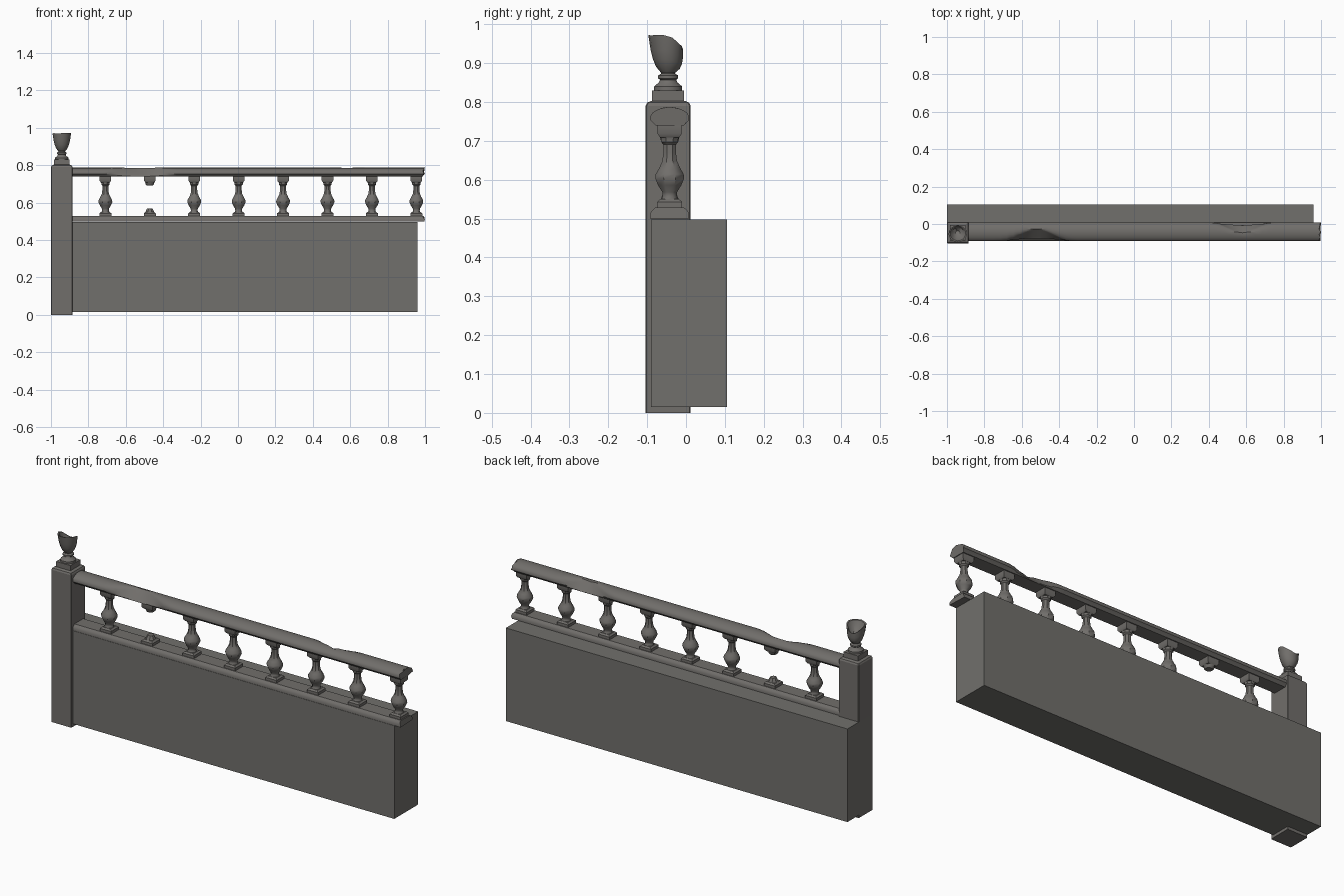
import bpy, bmesh, math, random

if "Cube" in bpy.data.objects:
    bpy.data.objects.remove(bpy.data.objects["Cube"])

random.seed(4)
YC = -0.042          # centre line of the balustrade
PX, PY = -0.942, -0.046   # post centre


def material(name, col):
    m = bpy.data.materials.new(name)
    m.diffuse_color = (*col, 1)
    m.use_nodes = True
    m.node_tree.nodes["Principled BSDF"].inputs["Base Color"].default_value = m.diffuse_color
    return m


STONE = material("weathered stone", (0.165, 0.157, 0.147))
WALL = material("grey wall", (0.165, 0.162, 0.15))


def finish(bm, name, mat, smooth=None):
    bmesh.ops.recalc_face_normals(bm, faces=bm.faces)
    me = bpy.data.meshes.new(name)
    bm.to_mesh(me)
    bm.free()
    ob = bpy.data.objects.new(name, me)
    bpy.context.collection.objects.link(ob)
    me.materials.append(mat)
    if smooth:
        bpy.ops.object.select_all(action='DESELECT')
        ob.select_set(True)
        bpy.context.view_layer.objects.active = ob
        bpy.ops.object.shade_smooth_by_angle(angle=math.radians(smooth))
    return ob


def skin(bm, rings):
    """Join equal-sized closed rings of points and cap both ends."""
    vs = [[bm.verts.new(p) for p in r] for r in rings]
    n = len(vs[0])
    for a, b in zip(vs, vs[1:]):
        for i in range(n):
            j = (i + 1) % n
            bm.faces.new((a[i], a[j], b[j], b[i]))
    bm.faces.new(vs[0][::-1])
    bm.faces.new(vs[-1])
    return vs


def lathe(bm, cx, cy, prof, n):
    """Profile of (apothem, z); n sides with a flat facing front."""
    k = 1 / math.cos(math.pi / n)
    return skin(bm, [[(cx + r * k * math.cos(2 * math.pi * (i + .5) / n),
                       cy + r * k * math.sin(2 * math.pi * (i + .5) / n), z)
                      for i in range(n)] for r, z in prof])


def box(name, lo, hi, mat):
    bm = bmesh.new()
    skin(bm, [[(lo[0], lo[1], z), (hi[0], lo[1], z), (hi[0], hi[1], z), (lo[0], hi[1], z)]
              for z in (lo[2], hi[2])])
    return finish(bm, name, mat)


# retaining wall
box("wall", (-1, -0.09, 0.015), (0.96, 0.105, 0.498), WALL)

# corner post with slightly bevelled corners and top
bm = bmesh.new()
h, c = 0.058, 0.003


def post_ring(h, z):
    return [(PX + x, PY + y, z) for x, y in (
        (-h + c, -h), (h - c, -h), (h, -h + c), (h, h - c),
        (h - c, h), (-h + c, h), (-h, h - c), (-h, -h + c))]


skin(bm, [post_ring(h, 0), post_ring(h, 0.79), post_ring(h - 0.004, 0.798), post_ring(0.043, 0.803)])
finish(bm, "post", STONE)

# urn foot: square block and turned mouldings
bm = bmesh.new()
lathe(bm, PX, PY, [(0.041, 0.80), (0.041, 0.83)], 4)
lathe(bm, PX, PY, [(0.036, 0.828), (0.036, 0.84), (0.024, 0.85), (0.021, 0.857), (0.026, 0.861),
                   (0.026, 0.868), (0.018, 0.873), (0.018, 0.877)], 12)
finish(bm, "urn_foot", STONE, 35)

# broken urn bowl: hollow, with the rim broken lower towards the back
bm = bmesh.new()
outer = [(0.018, 0.0), (0.031, 0.16), (0.039, 0.36), (0.045, 0.6), (0.051, 1.0)]
inner = [(0.044, 0.98), (0.032, 0.72), (0.012, 0.55)]
n = 14
rings = []
jag = [random.uniform(-0.006, 0.003) for _ in range(n)]
for r, t in outer + inner:
    ring = []
    for i in range(n):
        a = 2 * math.pi * (i + .5) / n
        top = 0.973 + jag[i] * 0.8 - 0.032 * max(0, math.sin(a)) + 0.003 * math.cos(a)
        rr = r * (1 - 0.26 * max(0, math.sin(a)) * t)
        ring.append((PX + rr * math.cos(a), PY + rr * math.sin(a), 0.875 + t * (top - 0.875)))
    rings.append(ring)
skin(bm, rings)
finish(bm, "broken_urn", STONE, 35)


# rails: half profile mirrored about the centre line, swept along x with chips
def rail(name, half, chips, z0, z1):
    prof = [(y, z) for y, z in half] + [(-y, z) for y, z in reversed(half) if y > 0]
    bm = bmesh.new()
    xs = [-0.89] + [-0.75 + 0.035 * i for i in range(50)] + [1.0]
    rings = []
    for x in xs:
        ring = []
        for y, z in prof:
            for cx, width, side, depth in chips:
                t = abs(x - cx) / width
                if t < 1:
                    d = depth * (1 - t ** 1.5) * (0.15 + 0.85 * (z - z0) / (z1 - z0))
                    lim = 0.05 - d
                    if y * side > lim:
                        y = side * lim
                        z -= 0.006 * (1 - t)
            off = 0
            if x == 1.0:      # uneven broken end
                off = -0.012 * abs(math.sin(y * 90 + z * 40))
            ring.append((x + off, YC + y, z))
        rings.append(ring)
    skin(bm, rings)
    finish(bm, name, STONE, 35)


rail("handrail", [(0.036, 0.739), (0.042, 0.746), (0.05, 0.753), (0.05, 0.763), (0.044, 0.773),
                  (0.03, 0.781), (0.014, 0.786), (0, 0.787)],
     [(-0.52, 0.17, -1, 0.065), (0.58, 0.15, 1, 0.055)], 0.739, 0.787)
rail("base_rail", [(0.05, 0.5), (0.05, 0.513), (0.044, 0.522), (0.036, 0.529), (0, 0.529)], [], 0.5, 0.53)

# balusters: square plinth and cap with an eight-sided turned body
BODY = [(0.026, 0.543), (0.018, 0.556), (0.019, 0.568), (0.03, 0.586), (0.037, 0.603), (0.036, 0.614),
        (0.027, 0.63), (0.019, 0.648), (0.016, 0.67), (0.016, 0.69), (0.022, 0.697), (0.022, 0.704),
        (0.026, 0.715)]


def baluster(name, x, bodies):
    bm = bmesh.new()
    lathe(bm, x, YC, [(0.032, 0.527), (0.032, 0.543), (0.024, 0.55)], 4)
    lathe(bm, x, YC, [(0.024, 0.708), (0.031, 0.718), (0.031, 0.741)], 4)
    for b in bodies:
        lathe(bm, x, YC, b, 8)
    finish(bm, name, STONE, 40)


for i in range(8):
    x = -0.709 + 0.2375 * i
    if i == 1:      # this one has lost its middle
        baluster("broken_baluster", x, [[(0.026, 0.543), (0.02, 0.558), (0.014, 0.57)],
                                        [(0.017, 0.692), (0.022, 0.698), (0.026, 0.715)]])
    else:
        baluster(f"baluster_{i + 1}", x, [BODY])
